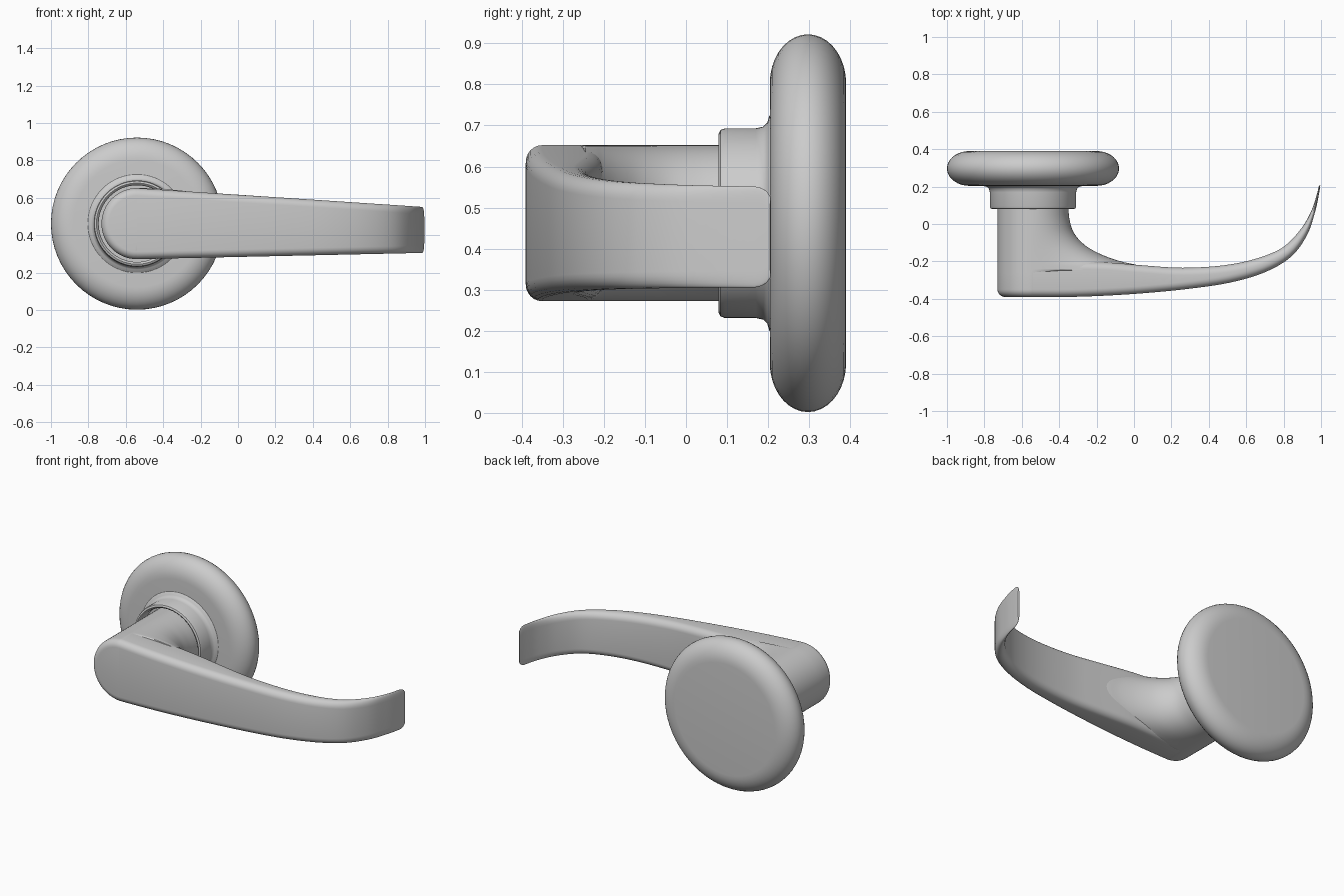
import bpy, bmesh, math
from mathutils import Vector

if "Cube" in bpy.data.objects:
    bpy.data.objects.remove(bpy.data.objects["Cube"])

CX, CZ, R = -0.54, 0.462, 0.19     # spindle axis (along y) and shank radius


def loft(name, rings, angle=40):
    """Skin a list of equal-length point rings and cap both ends."""
    bm = bmesh.new()
    loops = [[bm.verts.new(p) for p in ring] for ring in rings]
    n = len(loops[0])
    for a, b in zip(loops, loops[1:]):
        for i in range(n):
            j = (i + 1) % n
            bm.faces.new((a[i], a[j], b[j], b[i]))
    bm.faces.new(loops[0])
    bm.faces.new(loops[-1])
    bmesh.ops.recalc_face_normals(bm, faces=bm.faces)
    mesh = bpy.data.meshes.new(name)
    bm.to_mesh(mesh)
    bm.free()
    obj = bpy.data.objects.new(name, mesh)
    bpy.context.collection.objects.link(obj)
    bpy.ops.object.select_all(action='DESELECT')
    obj.select_set(True)
    bpy.context.view_layer.objects.active = obj
    bpy.ops.object.shade_smooth_by_angle(angle=math.radians(angle))
    return obj


def smooth(pts, steps=4):
    """Catmull-Rom interpolation of tuples of any length."""
    pts = [Vector(p) for p in pts]
    out = []
    for i in range(len(pts) - 1):
        p0, p1, p2, p3 = pts[max(i - 1, 0)], pts[i], pts[i + 1], pts[min(i + 2, len(pts) - 1)]
        for s in range(steps):
            t = s / steps
            out.append(p1 + (p2 - p0) * (t / 2) + (p0 * 2 - p1 * 5 + p2 * 4 - p3) * (t * t / 2)
                       + (p1 * 3 - p0 - p2 * 3 + p3) * (t ** 3 / 2))
    return out + [pts[-1]]


def oval(y, r_left, r_right, r_z, n=64):
    """Ring around the spindle axis with separate left and right radii."""
    ring = []
    for k in range(n):
        c, s = math.cos(math.tau * k / n), math.sin(math.tau * k / n)
        ring.append((CX + c * (r_right if c > 0 else r_left), y, CZ + s * r_z))
    return ring


# Rosette: disc with an elliptical rim
rim = [(0.34 + 0.12 * math.sin(a), 0.297 + 0.093 * math.cos(a))
       for a in (math.pi * k / 18 for k in range(19))]
loft("rosette", [oval(y, r, r, r) for r, y in rim])

# Collar: short sleeve with a fillet at the rosette and a recessed mouth
collar = [(0.27, 0.215), (0.262, 0.203), (0.245, 0.198), (0.235, 0.188), (0.231, 0.17),
          (0.231, 0.095), (0.227, 0.084), (0.217, 0.079), (0.209, 0.084), (0.205, 0.095),
          (0.205, 0.15)]
loft("collar", [oval(y, r, r, r) for r, y in collar])

# Shank: round spindle cover, flaring on its right side into the lever
flare = smooth([(0.16, R), (0.08, R), (0.02, 0.196), (-0.05, 0.22), (-0.115, 0.28),
                (-0.165, 0.37), (-0.2, 0.47), (-0.22, 0.56), (-0.245, 0.64)])
rings = [oval(y, R, x, R) for y, x in flare]
rings.append(oval(-0.26, R, 0.03, R))
E = 0.04
for k in range(7):
    a = math.pi / 2 * k / 6
    r = R - E + E * math.cos(a)
    rings.append(oval(-0.35 - E * math.sin(a), r, 0.03, r))
loft("shank", rings)

# Lever: rounded-rectangle sections between outer and inner top-view curves
# (outer x, outer y, inner x, inner y)
stations = smooth([(-0.54, -0.39, -0.54, -0.2), (-0.35, -0.39, -0.35, -0.2),
                   (-0.15, -0.383, -0.15, -0.205), (0.05, -0.37, 0.06, -0.222),
                   (0.28, -0.348, 0.26, -0.234), (0.51, -0.314, 0.48, -0.221),
                   (0.7, -0.258, 0.66, -0.183), (0.84, -0.175, 0.8, -0.122),
                   (0.925, -0.06, 0.897, -0.02), (0.967, 0.06, 0.95, 0.075),
                   (0.987, 0.15, 0.976, 0.153), (0.996, 0.205, 0.989, 0.207)])


def lever_ring(st):
    xo, yo, xi, yi = st
    outer, inner = Vector((xo, yo)), Vector((xi, yi))
    mid, half = (outer + inner) / 2, (outer - inner).length / 2
    d = (outer - inner).normalized()
    top = CZ + R - 0.066 * (mid.x - CX)
    bot = CZ - R + 0.022 * (mid.x - CX)
    t = max(0, (mid.y - 0.165) / 0.043)          # round the tip corners
    inset = 0.035 * (1 - math.sqrt(max(0, 1 - min(t, 1) ** 2))) if mid.x > 0.9 else 0
    zc, hz = (top + bot) / 2, (top - bot) / 2 - inset
    c = min(E, half * 0.9)
    ring = []
    for q, (sx, sz) in enumerate(((1, 1), (-1, 1), (-1, -1), (1, -1))):
        for k in range(7):
            a = math.pi / 2 * (q + k / 6)
            p = mid + d * (sx * (half - c) + c * math.cos(a))
            ring.append((p.x, p.y, zc + sz * (hz - E) + E * math.sin(a)))
    return ring


loft("lever", [lever_ring(s) for s in stations], 50)
